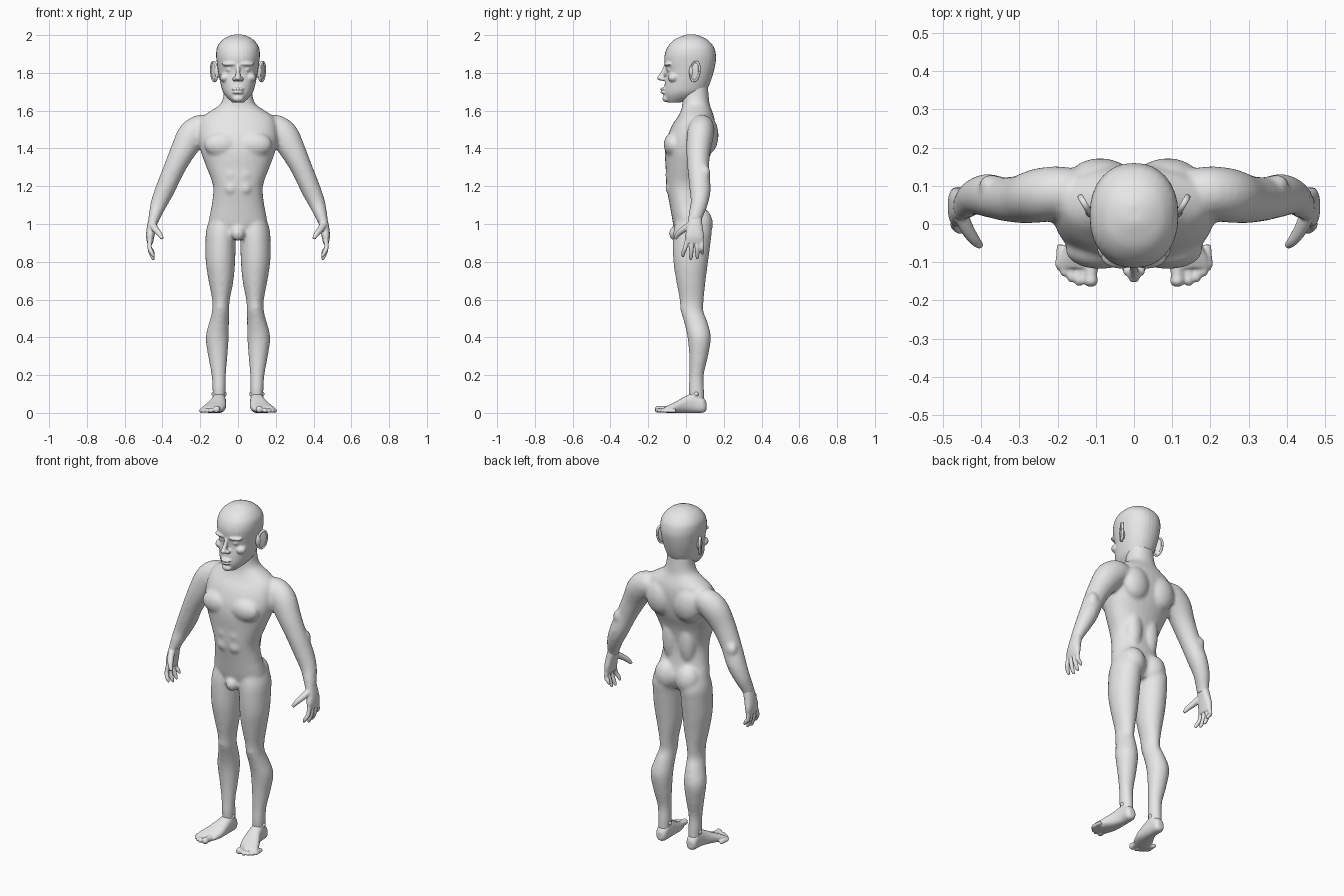
import bpy, bmesh, math
from mathutils import Vector, Matrix

default_cube = bpy.data.objects.get("Cube")
if default_cube:
    bpy.data.objects.remove(default_cube, do_unlink=True)

skin = bpy.data.materials.new("plain_grey")
skin.use_nodes = True
skin.diffuse_color = (0.8, 0.8, 0.8, 1)
skin.node_tree.nodes["Principled BSDF"].inputs["Base Color"].default_value = skin.diffuse_color

X, Y, Z = Vector((1, 0, 0)), Vector((0, 1, 0)), Vector((0, 0, 1))


def spline(rows, steps=4):
    """Smoothly interpolate rows of numbers (Catmull-Rom)."""
    last = len(rows) - 1
    result = []
    for i in range(last):
        quad = [rows[max(0, min(last, i + k))] for k in (-1, 0, 1, 2)]
        for step in range(steps):
            t = step / steps
            result.append([b + t / 2 * (c - a + t * (2*a - 5*b + 4*c - d + t * (3*(b - c) + d - a)))
                           for a, b, c, d in zip(*quad)])
    return result + [list(rows[-1])]


def loft(bm, rows, ref=Y, axis=None, power=2.0, segments=24):
    """Skin closed rings given as (x, y, z, half width, half depth)."""
    rows = spline(rows)
    centres = [Vector(row[:3]) for row in rows]
    rings = []
    for i, (centre, row) in enumerate(zip(centres, rows)):
        ahead, behind = centres[min(i + 1, len(rows) - 1)], centres[max(i - 1, 0)]
        along = axis or (ahead - behind).normalized()
        side = ref.cross(along).normalized()
        depth = along.cross(side)
        ring = []
        for k in range(segments):
            angle = math.tau * k / segments
            c, s = math.cos(angle), math.sin(angle)
            u = math.copysign(abs(c) ** (2 / power), c) * max(row[3], 0.002)
            v = math.copysign(abs(s) ** (2 / power), s) * max(row[4], 0.002)
            ring.append(bm.verts.new(centre + side * u + depth * v))
        rings.append(ring)
    for low, high in zip(rings, rings[1:]):
        for k in range(segments):
            n = (k + 1) % segments
            bm.faces.new((low[k], low[n], high[n], high[k]))
    bm.faces.new(rings[0][::-1])
    bm.faces.new(rings[-1])


def stack(bm, rows, power=2.0):
    """Loft level rings given as (z, front y, back y, half width)."""
    loft(bm, [(0, (f + b) / 2, z, w, (b - f) / 2) for z, f, b, w in rows], axis=Z, power=power, segments=32)


def ball(bm, centre, radii, turn=0):
    matrix = Matrix.Translation(centre) @ Matrix.Rotation(math.radians(turn), 4, "Z") @ Matrix.Diagonal((*radii, 1))
    bmesh.ops.create_uvsphere(bm, u_segments=24, v_segments=16, radius=1, matrix=matrix)


def mirror(bm, keep=True):
    """Reflect everything across the centre plane, keeping the first side if asked."""
    verts = bm.verts[:]
    if keep:
        copy = bmesh.ops.duplicate(bm, geom=bm.verts[:] + bm.edges[:] + bm.faces[:])
        verts = [g for g in copy["geom"] if isinstance(g, bmesh.types.BMVert)]
    for vert in verts:
        vert.co.x *= -1


def finish(bm, name, voxel=0, smooth=0):
    bmesh.ops.recalc_face_normals(bm, faces=bm.faces[:])
    for face in bm.faces:
        face.smooth = True
    mesh = bpy.data.meshes.new(name)
    bm.to_mesh(mesh)
    obj = bpy.data.objects.new(name, mesh)
    bpy.context.collection.objects.link(obj)
    mesh.materials.append(skin)
    if voxel:
        fuse = obj.modifiers.new("fuse", "REMESH")
        fuse.mode = "VOXEL"
        fuse.voxel_size = voxel
        fuse.use_smooth_shade = True
        soften = obj.modifiers.new("soften", "SMOOTH")
        soften.factor = 0.5
        soften.iterations = smooth


def pair(build, name, **options):
    """Make a left part and its mirrored right part."""
    for side in ("left", "right"):
        bm = bmesh.new()
        build(bm)
        if side == "right":
            mirror(bm, keep=False)
        finish(bm, side + "_" + name, **options)
        bm.free()


# Body: legs, arms and paired muscles, mirrored, then the torso
body = bmesh.new()
loft(body, [(.08, .03, 1.05, .062, .075), (.088, .035, .97, .08, .1), (.092, .03, .9, .08, .1),
            (.093, .025, .8, .078, .092), (.09, .026, .7, .066, .078), (.09, .03, .6, .047, .064),
            (.092, .032, .54, .045, .06), (.1, .052, .48, .052, .062), (.11, .07, .4, .061, .062),
            (.107, .067, .3, .051, .05), (.102, .056, .2, .038, .038), (.1, .055, .12, .035, .041),
            (.1, .06, .05, .031, .038)], axis=Z)
loft(body, [(.15, .085, 1.51, .06, .06), (.195, .083, 1.505, .075, .068), (.245, .075, 1.465, .079, .071),
            (.295, .065, 1.38, .066, .063), (.343, .066, 1.282, .056, .057), (.385, .075, 1.185, .052, .056),
            (.418, .07, 1.11, .044, .046), (.442, .05, 1.04, .032, .038), (.448, .047, 1.01, .028, .036)])
ball(body, (.375, .1, 1.27), (.03, .03, .04))         # elbow
ball(body, (.092, -.002, .56), (.032, .03, .042))     # kneecap
ball(body, (.07, .074, 1), (.072, .068, .088))        # buttock
ball(body, (.088, -.068, 1.42), (.092, .05, .065))    # chest muscle
ball(body, (.088, .115, 1.47), (.085, .057, .1))      # shoulder blade
ball(body, (.055, .06, 1.22), (.05, .045, .14))       # lower back muscle
for height in (1.33, 1.26, 1.19):                     # stomach muscles
    ball(body, (.036, -.07, height), (.04, .04, .042))
mirror(body)
stack(body, [(.93, -.05, .09, .08), (1, -.068, .115, .148), (1.05, -.077, .105, .149), (1.1, -.086, .095, .139),
             (1.2, -.104, .088, .132), (1.3, -.108, .105, .167), (1.38, -.112, .135, .196), (1.45, -.102, .15, .21),
             (1.52, -.075, .155, .205), (1.57, -.042, .148, .185), (1.605, -.025, .135, .135),
             (1.635, -.02, .125, .093), (1.68, -.02, .12, .077), (1.74, -.02, .115, .074)], power=2.2)
ball(body, (0, -.055, .95), (.036, .035, .04))
finish(body, "body", voxel=.01, smooth=5)

# Head: paired facial forms, then skull, nose, lips and chin
head = bmesh.new()
ball(head, (.045, -.094, 1.847), (.042, .022, .012), 12)   # brow
ball(head, (.043, -.081, 1.818), (.022, .021, .017))       # eye
ball(head, (.066, -.066, 1.775), (.03, .03, .025))         # cheekbone
ball(head, (.017, -.121, 1.768), (.013, .016, .011))       # nostril
mirror(head)
stack(head, [(1.643, -.095, -.03, .03), (1.67, -.112, .05, .059), (1.7, -.116, .1, .08), (1.74, -.113, .125, .092),
             (1.8, -.104, .145, .104), (1.86, -.114, .158, .113), (1.9, -.112, .158, .116), (1.94, -.096, .146, .109),
             (1.975, -.063, .114, .082), (1.995, -.02, .075, .047), (2.003, .005, .05, .018)], power=2.2)
loft(head, [(0, -.1, 1.85, .01, .012), (0, -.117, 1.81, .011, .014), (0, -.131, 1.778, .014, .017),
            (0, -.125, 1.76, .01, .012)], axis=Z)
ball(head, (0, -.138, 1.773), (.016, .016, .013))
ball(head, (0, -.117, 1.714), (.032, .02, .009))
ball(head, (0, -.115, 1.697), (.029, .021, .009))
ball(head, (0, -.104, 1.664), (.03, .021, .019))
finish(head, "head", voxel=.005, smooth=4)


# Ears: thin dished disc with a raised rim
def ear(bm):
    centre, back = Vector((.127, .048, 1.807)), Vector((.5, .86, 0))
    ball(bm, centre, (.007, .03, .052), -30)
    ball(bm, centre - back * .02 - X * .008, (.018, .015, .035))
    rim = []
    for k in range(13):
        angle = math.tau * k / 12
        spot = centre + back * (.027 * math.cos(angle)) + Z * (.051 * math.sin(angle))
        spot += back * (.006 * math.sin(angle))
        rim.append((*spot, .006, .008))
    loft(bm, rim, ref=back.cross(Z), segments=10)


pair(ear, "ear")


# Hands: palm, four gently curled fingers and a thumb
def hand(bm):
    loft(bm, [(.443, .048, 1.04, .026, .034), (.457, .047, .985, .025, .041), (.465, .045, .935, .022, .05),
              (.465, .043, .898, .015, .046)], power=2.4)
    for base, tip, low in ((.081, .086, .838), (.057, .06, .815), (.032, .026, .81), (.007, -.015, .825)):
        loft(bm, [(.465, base, .92, .012, .012), (.468, (base + tip) / 2, .875, .012, .012),
                  (.455, tip, low + .02, .011, .011), (.445, tip, low, .006, .006)], segments=12)
    loft(bm, [(.452, .02, .995, .018, .02), (.435, -.015, .97, .017, .018), (.415, -.044, .945, .014, .014),
              (.401, -.057, .922, .009, .009)], ref=X, segments=12)


pair(hand, "hand", voxel=.004, smooth=3)


# Feet: heel to ball, ankle bones and five toes
def foot(bm):
    loft(bm, [(.1, .108, .034, .017, .022), (.1, .09, .042, .032, .041), (.1, .045, .053, .036, .053),
              (.106, 0, .045, .043, .045), (.12, -.05, .031, .055, .031), (.138, -.095, .02, .058, .02),
              (.146, -.115, .016, .05, .014)], ref=Z, axis=-Y, power=2.4)
    ball(bm, (.1, .055, .1), (.042, .02, .02))
    for x, tip, size in ((.113, -.158, .019), (.143, -.156, .013), (.164, -.146, .012),
                         (.182, -.131, .012), (.195, -.114, .011)):
        loft(bm, [(x - .004, tip + .06, size, size, size), (x, tip + .025, size, size * .9, size * .9),
                  (x, tip + .006, size, size, size), (x, tip - .006, size * .9, size / 2, size / 2)],
             ref=Z, axis=-Y, segments=12)


pair(foot, "foot", voxel=.005, smooth=3)
